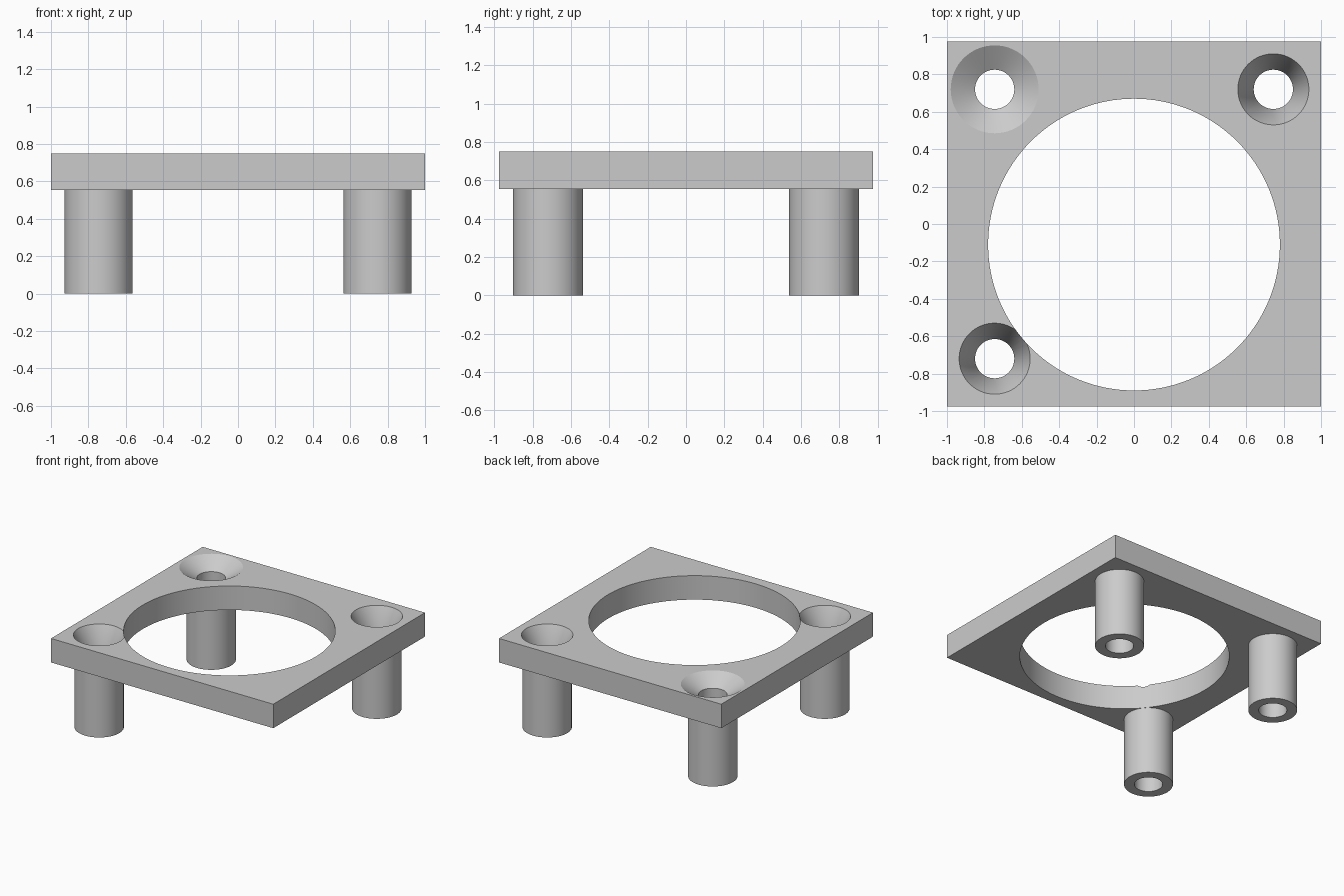
import bpy
import bmesh
import math

cube = bpy.data.objects.get("Cube")
if cube:
    bpy.data.objects.remove(cube, do_unlink=True)

BOTTOM, TOP = 0.555, 0.75
LEG_X, LEG_Y = 0.745, 0.72
BORE, LEG_R = 0.105, 0.182

grey = bpy.data.materials.new("light grey")
grey.use_nodes = True
colour = (0.6, 0.6, 0.6, 1)
grey.diffuse_color = colour
grey.node_tree.nodes["Principled BSDF"].inputs["Base Color"].default_value = colour


def add_object(name, bm, location=(0, 0, 0)):
    bmesh.ops.recalc_face_normals(bm, faces=bm.faces)
    mesh = bpy.data.meshes.new(name)
    bm.to_mesh(mesh)
    bm.free()
    mesh.materials.append(grey)
    obj = bpy.data.objects.new(name, mesh)
    obj.location = location
    bpy.context.collection.objects.link(obj)
    return obj


def lathe(name, profile, location, closed=False, steps=64):
    """Turn an (r, z) profile about z; open profiles get flat end caps."""
    bm = bmesh.new()
    rings = []
    for r, z in profile:
        rings.append([bm.verts.new((r * math.cos(a), r * math.sin(a), z))
                      for a in (math.tau * i / steps for i in range(steps))])
    pairs = list(zip(rings, rings[1:]))
    if closed:
        pairs.append((rings[-1], rings[0]))
    else:
        bm.faces.new(rings[0])
        bm.faces.new(rings[-1])
    for low, high in pairs:
        for i in range(steps):
            j = (i + 1) % steps
            bm.faces.new((low[i], low[j], high[j], high[i]))
    return add_object(name, bm, location)


def smooth(obj):
    bpy.ops.object.select_all(action="DESELECT")
    obj.select_set(True)
    bpy.context.view_layer.objects.active = obj
    bpy.ops.object.shade_smooth_by_angle(angle=math.radians(25))


# Flat plate
bm = bmesh.new()
bmesh.ops.create_cube(bm, size=1)
bmesh.ops.scale(bm, vec=(2, 1.95, TOP - BOTTOM), verts=bm.verts)
bmesh.ops.translate(bm, vec=(0, 0, (TOP + BOTTOM) / 2), verts=bm.verts)
plate = add_object("plate", bm)

# Large round opening
cutters = [lathe("opening_cutter", [(0.78, 0.4), (0.78, 0.9)], (0, -0.11, 0), steps=128)]

# Three hollow legs with countersunk screw holes: x side, y side, rim radius, depth
legs = {
    "back_left_leg": (1, 1, 0.19, 0.19),
    "front_right_leg": (-1, -1, 0.19, 0.19),
    "back_right_leg": (-1, 1, 0.235, 0.085),
}
for name, (sx, sy, rim, depth) in legs.items():
    place = (sx * LEG_X, sy * LEG_Y, 0)
    tube = [(BORE, 0), (LEG_R, 0), (LEG_R, BOTTOM), (BORE, BOTTOM)]
    smooth(lathe(name, tube, place, closed=True))
    sink = [(BORE, 0.4), (BORE, TOP - depth), (rim, TOP), (rim, 0.9)]
    cutters.append(lathe(name + "_cutter", sink, place))

# Cut the plate, then drop the cutters
for cutter in cutters:
    cutter.hide_render = True
    cut = plate.modifiers.new("cut", "BOOLEAN")
    cut.operation = "DIFFERENCE"
    cut.solver = "EXACT"
    cut.object = cutter
    bpy.ops.object.select_all(action="DESELECT")
    bpy.context.view_layer.objects.active = plate
    bpy.ops.object.modifier_apply(modifier=cut.name)
    bpy.data.objects.remove(cutter, do_unlink=True)
smooth(plate)
